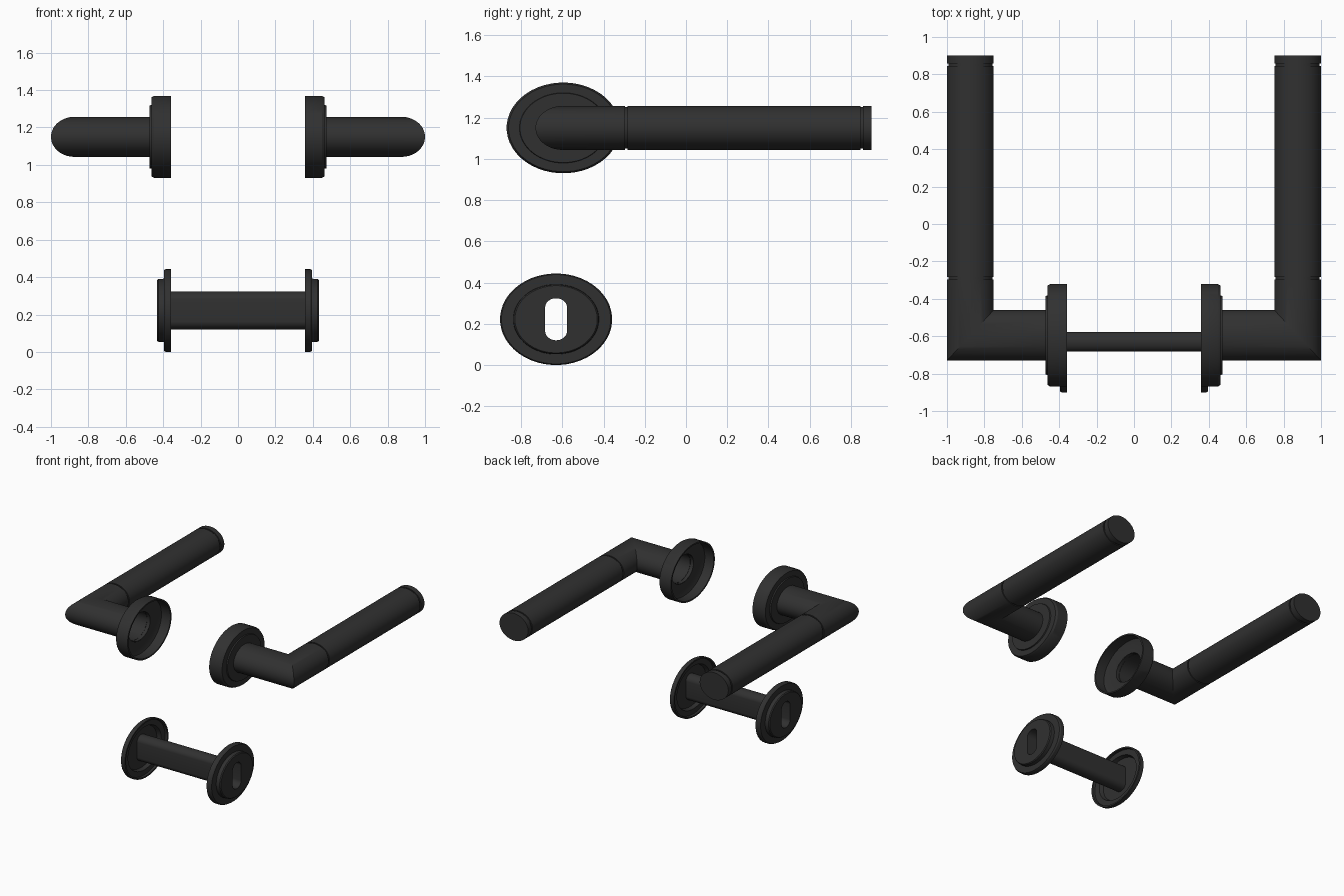
import bpy, bmesh, math

if "Cube" in bpy.data.objects:
    bpy.data.objects.remove(bpy.data.objects["Cube"])

N = 48
T = [2 * math.pi * (i + 0.5) / N for i in range(N)]

black = bpy.data.materials.new("matt_black")
black.diffuse_color = (0.03, 0.03, 0.03, 1)
black.use_nodes = True
black.node_tree.nodes["Principled BSDF"].inputs["Base Color"].default_value = black.diffuse_color


def loft(name, rings, cap_end=False):
    """Skin a list of equal-length rings into a smooth-shaded object."""
    bm = bmesh.new()
    loops = [[bm.verts.new(p) for p in r] for r in rings]
    for a, b in zip(loops, loops[1:]):
        for i in range(N):
            j = (i + 1) % N
            bm.faces.new((a[i], a[j], b[j], b[i]))
    if cap_end:
        bm.faces.new(loops[-1])
    bmesh.ops.recalc_face_normals(bm, faces=bm.faces)
    me = bpy.data.meshes.new(name)
    bm.to_mesh(me)
    bm.free()
    me.shade_smooth()
    me.set_sharp_from_angle(angle=math.radians(30))
    me.materials.append(black)
    ob = bpy.data.objects.new(name, me)
    bpy.context.collection.objects.link(ob)
    return ob


def ell_x(x, k, cy, cz, ry, rz):
    """Elliptical ring facing x, scaled by k."""
    return [(x, cy + k * ry * math.cos(t), cz + k * rz * math.sin(t)) for t in T]


def slot_x(x, cy, cz, w=0.053, h=0.102, rz=0.045):
    """Round-ended keyway outline facing x."""
    return [(x, cy + w * math.cos(t),
             cz + math.copysign(h - rz, math.sin(t)) + rz * math.sin(t)) for t in T]


HY, HZ = -0.595, 1.15      # lever spindle axis
KY, KZ = -0.63, 0.222      # keyway axis

for s, side in ((-1, "left"), (1, "right")):
    # Lever rosette: hollow-backed stepped disc
    profile = [(0.445, 0.49), (0.445, 0.80), (0.435, 0.95), (0.357, 0.95),
               (0.357, 1.0), (0.448, 1.0), (0.463, 0.965), (0.463, 0.775),
               (0.472, 0.765), (0.472, 0.48)]
    loft("lever_rosette_" + side,
         [ell_x(s * x, k, HY, HZ, 0.275, 0.22) for x, k in profile])

    # Mitred neck, grooves, grip and end cap
    gx = 0.875

    def grip(y, k=1.0):
        return [(s * (gx - k * 0.125 * math.cos(t)), y,
                 HZ + k * 0.107 * math.sin(t)) for t in T]

    neck = ell_x(s * 0.445, 1, HY, HZ, 0.135, 0.107)
    mitre = [(s * (gx - 0.125 * math.cos(t)), HY + 0.135 * math.cos(t),
              HZ + 0.107 * math.sin(t)) for t in T]
    loft("lever_handle_" + side,
         [neck, mitre, grip(-0.296), grip(-0.296, 0.94), grip(-0.284, 0.94),
          grip(-0.284), grip(0.846), grip(0.846, 0.94), grip(0.858, 0.94),
          grip(0.858), grip(0.90)], cap_end=True)

    # Keyhole escutcheon: hollow-backed flange with raised centre
    profile = [(0.405, 0.2), (0.405, 0.72), (0.375, 0.76), (0.375, 0.94),
               (0.357, 0.95), (0.357, 1.0), (0.386, 1.0), (0.396, 0.975),
               (0.396, 0.765), (0.425, 0.76), (0.432, 0.735)]
    rings = [ell_x(s * x, k, KY, KZ, 0.272, 0.222) for x, k in profile]
    rings[0] = slot_x(s * 0.405, KY, KZ)
    rings.append(slot_x(s * 0.432, KY, KZ))
    loft("key_escutcheon_" + side, rings)

# Open keyway tube joining both escutcheons
loft("keyway_tube", [slot_x(-0.432, KY, KZ), slot_x(0.432, KY, KZ)])
